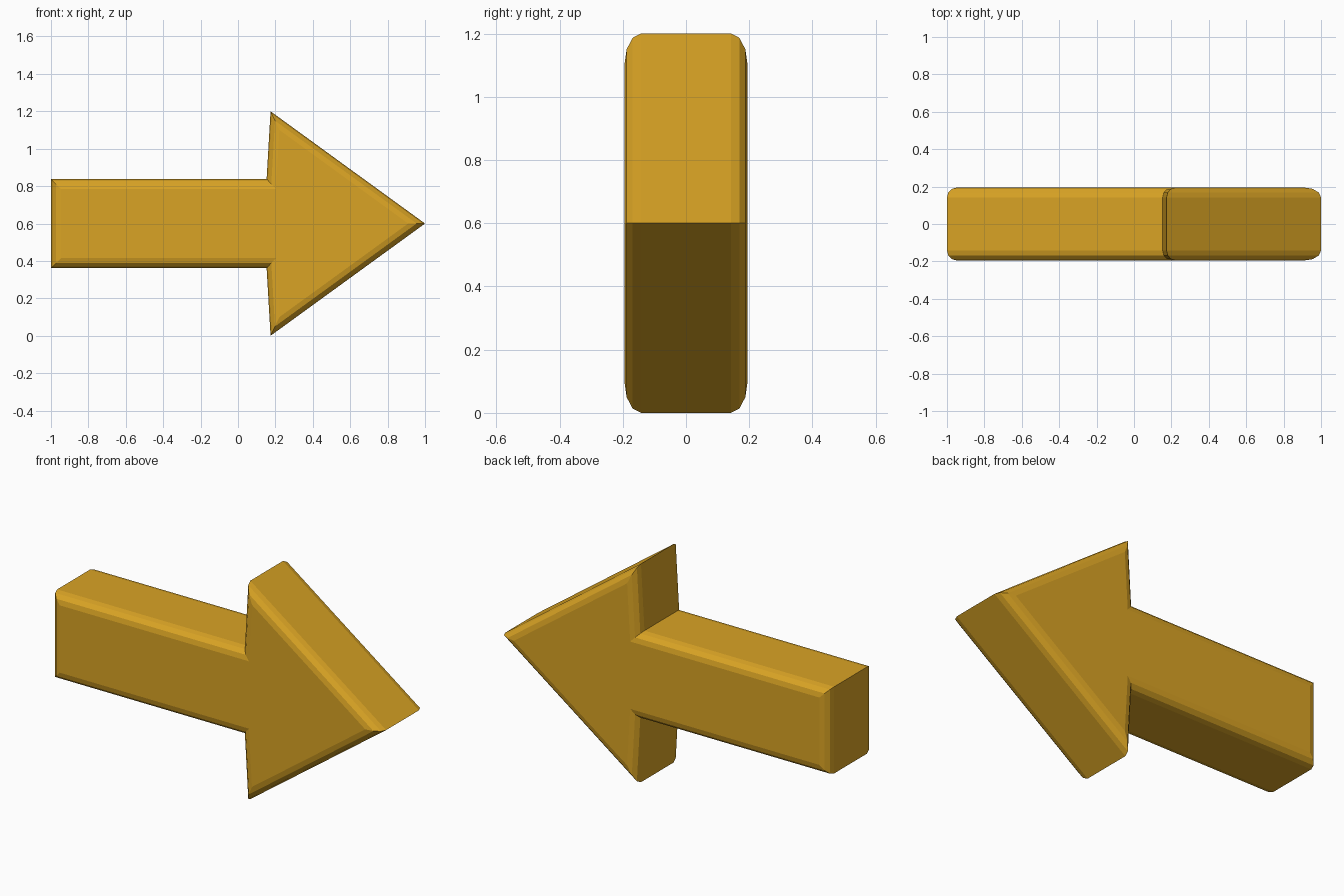
import bpy, bmesh

if "Cube" in bpy.data.objects:
    bpy.data.objects.remove(bpy.data.objects["Cube"])

HALF_DEPTH = 0.195
BEVEL = 0.053

gold = bpy.data.materials.new("gold")
gold.diffuse_color = (0.70, 0.37, 0.018, 1)
gold.use_nodes = True
gold.node_tree.nodes["Principled BSDF"].inputs["Base Color"].default_value = gold.diffuse_color

# Lower half of the arrow outline (x, height from the axis), mirrored for the upper half
lower = [(-1.0, -0.238), (0.153, -0.238), (0.174, -0.6)]
outline = lower + [(1.0, 0.0)] + [(x, -z) for x, z in reversed(lower)]

# Extrude the outline from front to back
bm = bmesh.new()
front = bm.faces.new([bm.verts.new((x, -HALF_DEPTH, z + 0.6)) for x, z in outline])
extruded = bmesh.ops.extrude_face_region(bm, geom=[front], use_keep_orig=True)
for v in extruded["geom"]:
    if isinstance(v, bmesh.types.BMVert):
        v.co.y = HALF_DEPTH
bmesh.ops.recalc_face_normals(bm, faces=bm.faces)

# Round only the front and back rims; side corners stay sharp
rims = [e for e in bm.edges if abs(e.verts[0].co.y - e.verts[1].co.y) < 1e-4]
bmesh.ops.bevel(bm, geom=rims, offset=BEVEL, offset_type='OFFSET', segments=3,
                profile=0.5, affect='EDGES')
bmesh.ops.recalc_face_normals(bm, faces=bm.faces)

mesh = bpy.data.meshes.new("arrow")
bm.to_mesh(mesh)
bm.free()
mesh.materials.append(gold)
arrow = bpy.data.objects.new("arrow", mesh)
bpy.context.collection.objects.link(arrow)
